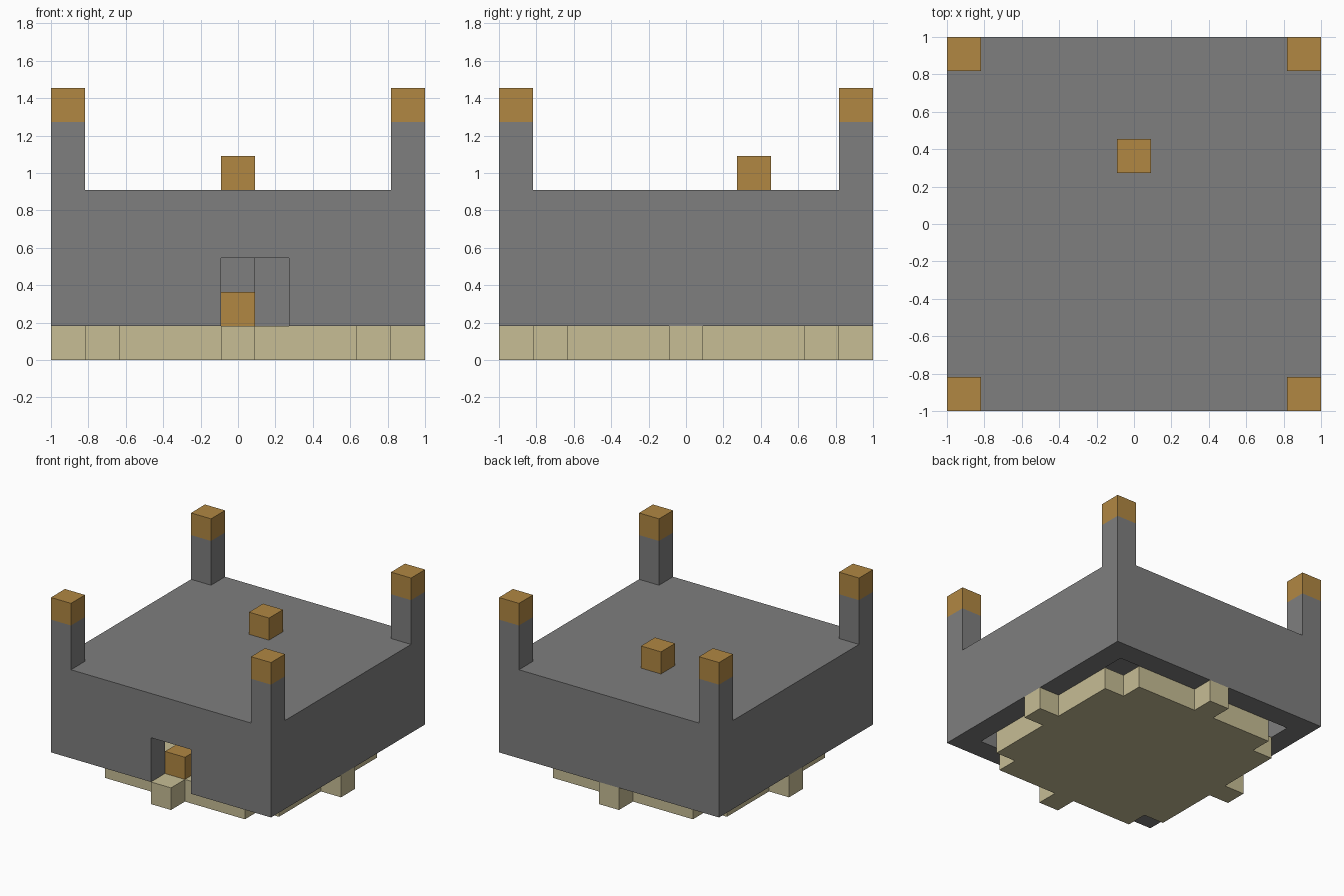
import bpy, bmesh
from mathutils import Vector

cube = bpy.data.objects.get("Cube")
if cube:
    bpy.data.objects.remove(cube, do_unlink=True)

N = 11            # cells along each side
S = 2 / N         # cell size
MID, LAST = N // 2, N - 1


def make_material(name, rgb):
    mat = bpy.data.materials.new(name)
    mat.use_nodes = True
    mat.diffuse_color = (*rgb, 1)
    mat.node_tree.nodes["Principled BSDF"].inputs["Base Color"].default_value = (*rgb, 1)
    return mat


stone = make_material("grey stone", (0.21, 0.21, 0.21))
wood = make_material("orange wood", (0.44, 0.245, 0.055))
sand = make_material("pale sand", (0.57, 0.51, 0.30))


def block(x, y, z):
    """Set of cells covering inclusive index ranges."""
    return {(i, j, k) for i in range(x[0], x[1] + 1)
            for j in range(y[0], y[1] + 1) for k in range(z[0], z[1] + 1)}


def build(name, cells, mat):
    """Make the outer skin of a set of cells and merge its flat areas."""
    bm = bmesh.new()
    for cell in cells:
        centre = Vector(((cell[0] - MID) * S, (cell[1] - MID) * S, (cell[2] + 0.5) * S))
        for axis in range(3):
            for sign in (-1, 1):
                near = list(cell)
                near[axis] += sign
                if tuple(near) in cells:
                    continue
                n, u, v = Vector(), Vector(), Vector()
                n[axis] = sign
                u[(axis + 1) % 3] = 1
                v = n.cross(u)
                bm.faces.new([bm.verts.new(centre + (n + a * u + b * v) * S / 2)
                              for a, b in ((-1, -1), (1, -1), (1, 1), (-1, 1))])
    bmesh.ops.remove_doubles(bm, verts=bm.verts, dist=S / 100)
    bmesh.ops.dissolve_limit(bm, angle_limit=0.01, verts=bm.verts, edges=bm.edges)
    mesh = bpy.data.meshes.new(name)
    bm.to_mesh(mesh)
    bm.free()
    mesh.materials.append(mat)
    obj = bpy.data.objects.new(name, mesh)
    bpy.context.collection.objects.link(obj)
    return obj


def one(i, j, k):
    return block((i, i), (j, j), (k, k))


full, inner = (0, LAST), (1, LAST - 1)
corners = [(i, j) for i in full for j in full]

# Floor slab with notched corners and a tab in the middle of each side
floor = block(inner, inner, (0, 0))
for i in inner:
    for j in inner:
        floor -= one(i, j, 0)
for end in full:
    floor |= one(MID, end, 0) | one(end, MID, 0)
build("floor", floor, sand)

# Hollow walls with a roof, corner posts, inner column and doorway
walls = block(full, full, (1, 4)) - block(inner, inner, (1, 3))
for i, j in corners:
    walls |= block((i, i), (j, j), (5, 6))
walls |= block((MID, MID), (MID + 2, MID + 2), (1, 3))
walls -= block((MID, MID + 1), (0, 0), (1, 2))
build("walls_and_roof", walls, stone)

# Wooden blocks: post caps, roof block and doorway block
for n, (i, j) in enumerate(corners):
    build(f"post_cap_{n + 1}", one(i, j, 7), wood)
build("roof_block", one(MID, MID + 2, 5), wood)
build("doorway_block", one(MID, 1, 1), wood)
